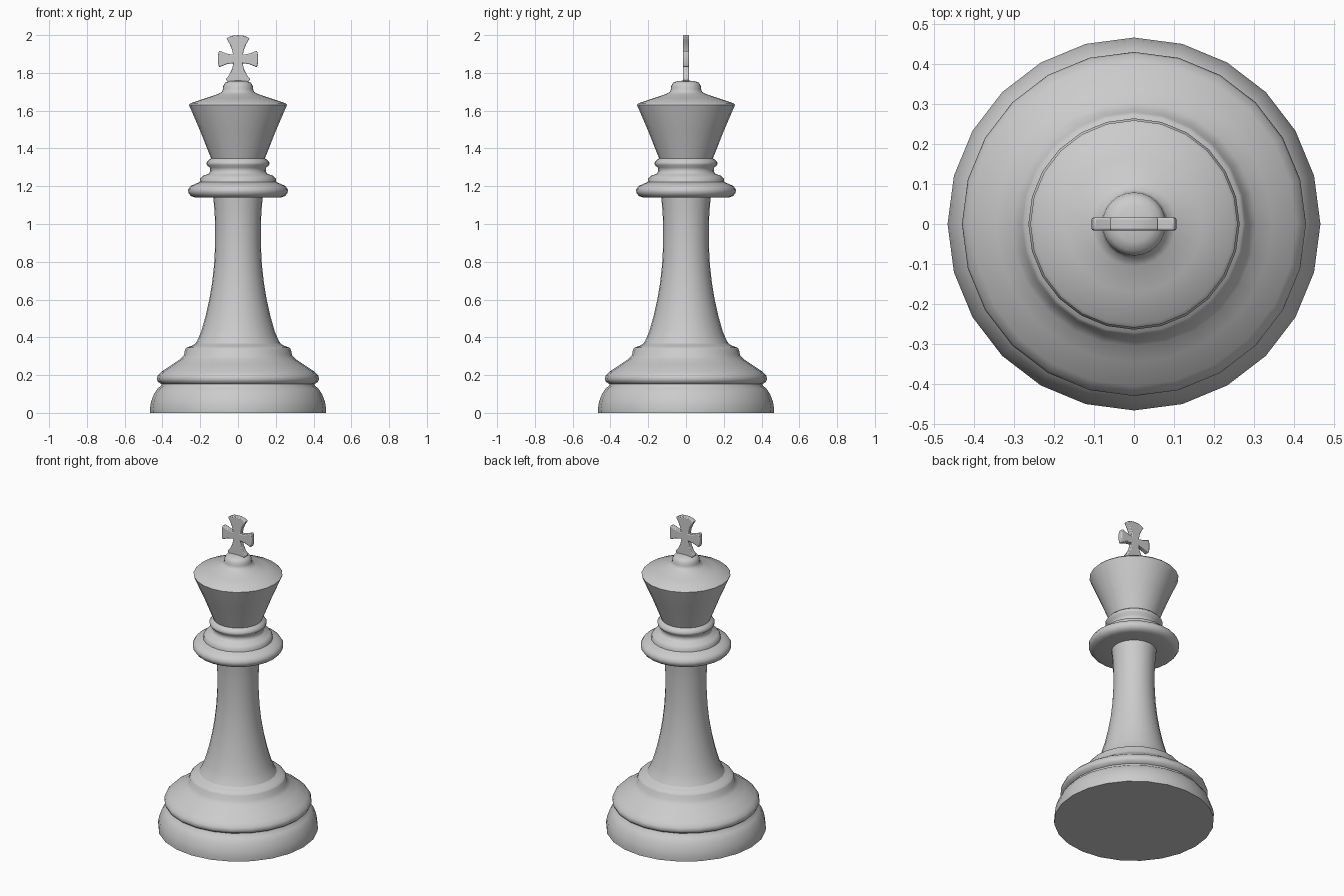
import bpy, bmesh, math

SIDES = 24


def finish(name, bm, angle):
    mesh = bpy.data.meshes.new(name)
    bm.to_mesh(mesh)
    bm.free()
    ob = bpy.data.objects.new(name, mesh)
    bpy.context.collection.objects.link(ob)
    bpy.ops.object.select_all(action='DESELECT')
    ob.select_set(True)
    bpy.context.view_layer.objects.active = ob
    bpy.ops.object.shade_smooth_by_angle(angle=math.radians(angle))
    return ob


def lathe(name, profile, angle=50):
    """Turn a bottom-to-top (radius, z) profile around the z axis."""
    bm = bmesh.new()
    rings = []
    for r, z in profile:
        if r == 0:
            rings.append([bm.verts.new((0, 0, z))] * SIDES)
        else:
            rings.append([bm.verts.new((r * math.cos(math.tau * i / SIDES),
                                        r * math.sin(math.tau * i / SIDES), z))
                          for i in range(SIDES)])
    for lo, hi in zip(rings, rings[1:]):
        for i in range(SIDES):
            j = (i + 1) % SIDES
            bm.faces.new(dict.fromkeys((lo[i], lo[j], hi[j], hi[i])))
    return finish(name, bm, angle)


# Stepped base
lathe("base", [(0, 0), (0.465, 0), (0.466, 0.025), (0.46, 0.06), (0.445, 0.10),
               (0.425, 0.13), (0.407, 0.143), (0.405, 0.153), (0.423, 0.163),
               (0.43, 0.18), (0.425, 0.197), (0.405, 0.218), (0.345, 0.258),
               (0.305, 0.285), (0.287, 0.305), (0.28, 0.335), (0.272, 0.346),
               (0.245, 0.355), (0.225, 0.367)])

# Tapering stem
lathe("stem", [(0.225, 0.367), (0.212, 0.39), (0.195, 0.43), (0.172, 0.51),
               (0.152, 0.60), (0.137, 0.69), (0.126, 0.79), (0.121, 0.89),
               (0.121, 1.0), (0.125, 1.08), (0.131, 1.14)])

# Collar with stacked rings
lathe("collar", [(0.131, 1.14), (0.225, 1.14), (0.25, 1.148), (0.263, 1.165),
                 (0.264, 1.182), (0.252, 1.201), (0.225, 1.213), (0.203, 1.222),
                 (0.2, 1.24), (0.187, 1.255), (0.155, 1.266), (0.147, 1.28),
                 (0.149, 1.298), (0.165, 1.312), (0.167, 1.325), (0.157, 1.337),
                 (0.143, 1.348)])

# Flared head and small knob on top
lathe("head", [(0.143, 1.348), (0.2, 1.492), (0.256, 1.622), (0.259, 1.631),
               (0.25, 1.64), (0.17, 1.666), (0.105, 1.688), (0.085, 1.70),
               (0.08, 1.715), (0.079, 1.73), (0.068, 1.748), (0.045, 1.757),
               (0, 1.76)])

# Flared cross: right half outline from top to bottom, mirrored to the left
half = [(0, 2.0), (0.035, 1.996), (0.062, 1.983), (0.045, 1.955), (0.032, 1.925),
        (0.026, 1.896), (0.06, 1.902), (0.1, 1.918), (0.106, 1.895), (0.106, 1.853),
        (0.1, 1.83), (0.06, 1.846), (0.024, 1.852), (0.032, 1.82), (0.048, 1.787),
        (0.066, 1.765), (0.05, 1.75), (0, 1.75)]
outline = half + [(-x, z) for x, z in half[-2:0:-1]]
bm = bmesh.new()
face = bm.faces.new([bm.verts.new((x, -0.016, z)) for x, z in outline])
side = bmesh.ops.extrude_face_region(bm, geom=[face])
bmesh.ops.translate(bm, vec=(0, 0.032, 0),
                    verts=[v for v in side["geom"] if isinstance(v, bmesh.types.BMVert)])
bmesh.ops.recalc_face_normals(bm, faces=bm.faces)
cross = finish("cross", bm, 40)
bevel = cross.modifiers.new("soft_edges", 'BEVEL')
bevel.width = 0.005
bevel.segments = 2
bevel.limit_method = 'ANGLE'
bevel.angle_limit = math.radians(60)
